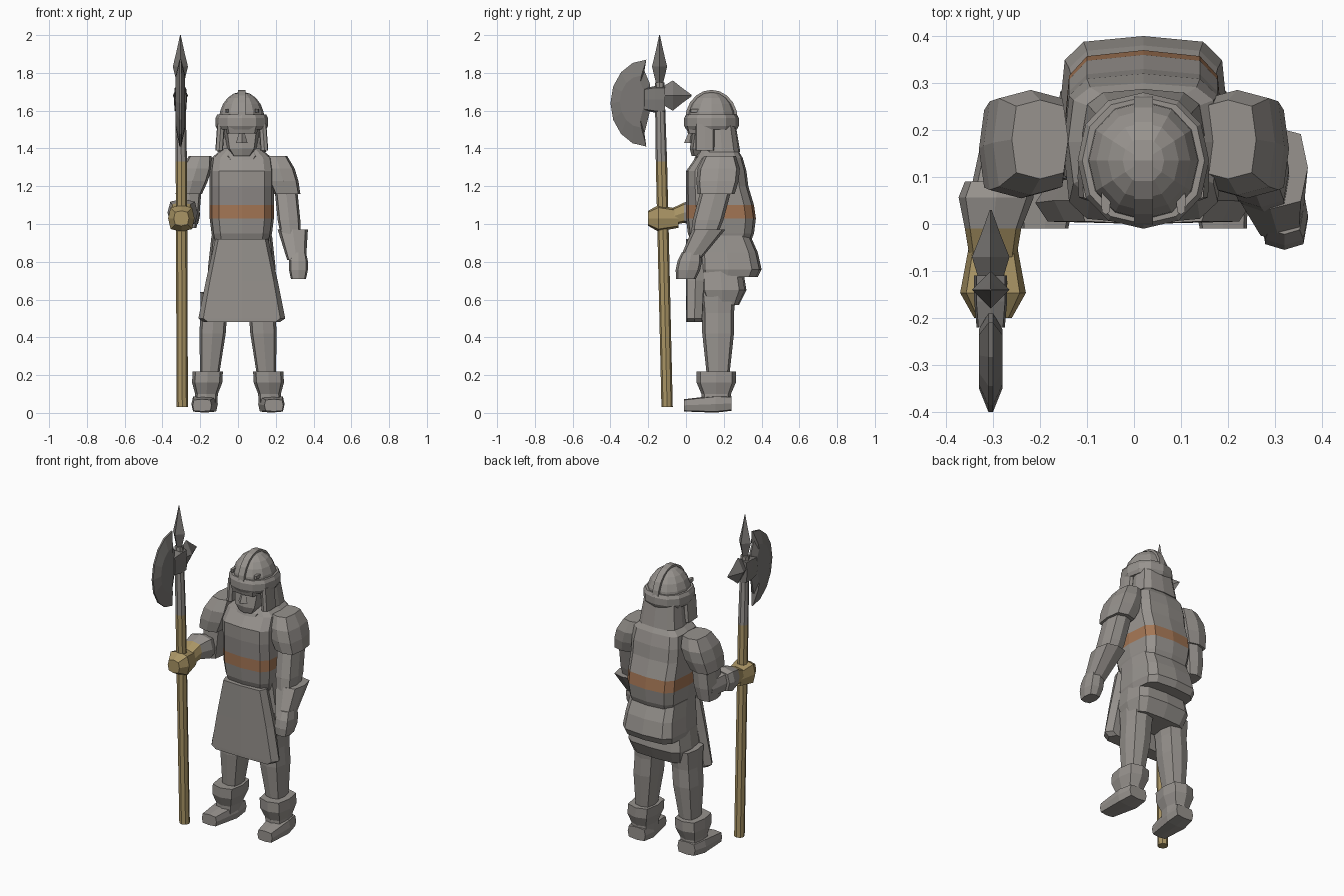
import bpy, bmesh
from math import cos, sin, pi, copysign
from mathutils import Vector

default_cube = bpy.data.objects.get("Cube")
if default_cube:
    bpy.data.objects.remove(default_cube, do_unlink=True)

# The body sits slightly to the left of the origin
BODY_X = .02


def material(name, colour):
    mat = bpy.data.materials.new(name)
    mat.use_nodes = True
    rgba = (*colour, 1)
    mat.diffuse_color = rgba
    mat.node_tree.nodes["Principled BSDF"].inputs["Base Color"].default_value = rgba
    return mat


GREY = material("warm_grey", (.31, .29, .27))
SHADE = material("shaded_grey", (.26, .24, .23))
STEEL = material("dark_steel", (.2, .19, .18))
WOOD = material("tan_wood", (.4, .3, .13))
BROWN = material("brown_leather", (.37, .18, .09))


def skin(name, outlines, *materials):
    """Bridge successive outlines of points, close both ends and link the object."""
    bm = bmesh.new()
    loops = [[bm.verts.new(point) for point in outline] for outline in outlines]
    for low, high in zip(loops, loops[1:]):
        for k in range(len(low)):
            following = (k + 1) % len(low)
            bm.faces.new((low[k], low[following], high[following], high[k]))
    bm.faces.new(loops[0])
    bm.faces.new(loops[-1])
    bmesh.ops.recalc_face_normals(bm, faces=bm.faces)
    mesh = bpy.data.meshes.new(name)
    bm.to_mesh(mesh)
    bm.free()
    for mat in materials:
        mesh.materials.append(mat)
    obj = bpy.data.objects.new(name, mesh)
    bpy.context.collection.objects.link(obj)
    return obj


def cross_section(centre, width, depth, across, sides, power):
    """Rounded box outline: half width along x, half depth along the across direction."""
    outline = []
    for k in range(sides):
        c, s = cos(2 * pi * k / sides), sin(2 * pi * k / sides)
        x = width * copysign(abs(c) ** power, c)
        b = depth * copysign(abs(s) ** power, s)
        outline.append(Vector(centre) + Vector((x, 0, 0)) + b * across)
    return outline


def garment(name, rings, materials=(GREY,), sides=12, power=.5):
    """Horizontal rings, each given as height, half width, front y and back y."""
    forward = Vector((0, 1, 0))
    outlines = [
        cross_section((BODY_X, (front + back) / 2, z), width, (back - front) / 2,
                      forward, sides, power)
        for z, width, front, back in rings]
    return skin(name, outlines, *materials)


def limb(name, start, end, radii, mat=GREY, depth=1.0, sides=8, power=.6, flip=1):
    """Evenly spaced rings from start to end; depth is the second radius over the first."""
    mirror = Vector((flip, 1, 1))
    start, end = Vector(start) * mirror, Vector(end) * mirror
    run = end - start
    upright = abs(run.z) > abs(run.y)
    across = Vector((0, 1, 0)) if upright else Vector((0, 0, 1))
    outlines = [
        cross_section(start.lerp(end, k / (len(radii) - 1)), radius, radius * depth,
                      across, sides, power)
        for k, radius in enumerate(radii)]
    return skin(name, outlines, mat)


def plate(name, layers, mat=GREY):
    """Each layer is an x position and a side outline of (y, z) points."""
    return skin(name, [[(x, y, z) for y, z in outline] for x, outline in layers], mat)


def arc(centre_y, centre_z, radius_y, radius_z, first, last, steps):
    angles = [first + (last - first) * k / steps for k in range(steps + 1)]
    return [(centre_y + radius_y * cos(a), centre_z + radius_z * sin(a)) for a in angles]


# Torso, with a painted belt all round and a darker band across the chest
BELT_LOW, BELT_HIGH, CHEST_HIGH = 1.03, 1.1, 1.2
torso = garment("torso", [
    (.9, .15, .03, .34), (.95, .16, .01, .36), (BELT_LOW, .17, 0, .37),
    (BELT_HIGH, .17, 0, .36), (CHEST_HIGH, .17, 0, .33), (1.28, .17, 0, .32),
    (1.35, .16, .05, .3), (1.4, .1, .08, .27)], materials=(GREY, BROWN, SHADE))
for face in torso.data.polygons:
    height = face.center.z
    if BELT_LOW < height < BELT_HIGH:
        face.material_index = 1
    elif BELT_HIGH < height < CHEST_HIGH and face.normal.y < -.5:
        face.material_index = 2
garment("collar", [(1.26, .02, .01, .1), (1.36, .1, .05, .25), (1.4, .08, .08, .25)])

# Clothing below the waist
garment("tunic_hem", [(.94, .16, .05, .34), (.85, .17, .05, .38),
                      (.76, .18, .05, .4), (.72, .17, .06, .38)])
garment("under_skirt", [(.77, .17, .06, .3), (.65, .19, .06, .32), (.57, .17, .1, .28)])
garment("tabard", [(.92, .14, 0, .1), (.7, .19, 0, .1), (.5, .23, 0, .09),
                   (.48, .2, 0, .09)], sides=8, power=.35)

# Mirrored legs, boots and short sleeves
for side, flip in (("left", 1), ("right", -1)):
    limb(side + "_leg", (.12, .17, .64), (.15, .17, .2), (.08, .07, .07, .06, .05),
         depth=1.2, flip=flip)
    limb(side + "_boot_shaft", (.16, .16, .22), (.17, .16, .04), (.08, .08, .06, .06),
         depth=1.3, flip=flip)
    limb(side + "_shoe", (.17, .24, .05), (.19, -.01, .04), (.06, .07, .06, .05),
         depth=.65, flip=flip, power=.4)
    limb(side + "_sleeve", (.2, .18, 1.36), (.26, .16, 1.16), (.06, .08, .08, .07),
         depth=1.4, flip=flip, power=.5)

# Hanging left arm
limb("left_arm", (.25, .17, 1.22), (.28, .09, .92), (.06, .06, .06, .05), depth=1.35)
limb("left_gauntlet", (.29, .12, .97), (.31, .02, .81), (.08, .07, .06, .05), depth=1.1)
limb("left_hand", (.32, .03, .85), (.32, 0, .71), (.04, .05, .05, .04), depth=1.3)

# Right arm reaching forward to the shaft
limb("right_arm", (-.25, .17, 1.22), (-.27, .16, .98), (.06, .06, .06, .05), depth=1.35)
limb("right_forearm", (-.26, .2, 1.05), (-.29, .06, 1.06), (.06, .06))
limb("right_cuff", (-.29, .09, 1.06), (-.3, -.01, 1.06), (.07, .08, .07, .06), depth=.9)
limb("right_wrist", (-.3, -.01, 1.06), (-.3, -.07, 1.04), (.06, .05), mat=WOOD, depth=.9)
limb("right_fist", (-.3, -.04, 1.03), (-.3, -.2, 1.03), (.05, .06, .07, .04), mat=WOOD)

# Head
garment("face", [(1.36, .05, .03, .18), (1.4, .08, .02, .2), (1.53, .1, .04, .2)],
        sides=8, power=.6)
limb("nose", (BODY_X, .03, 1.5), (BODY_X, .02, 1.43), (.01, .03), sides=4, power=1)
garment("brow", [(1.48, .08, .01, .1), (1.52, .09, 0, .1)], sides=8)
limb("neck_guard", (BODY_X, .19, 1.38), (BODY_X, .18, 1.53), (.13, .12, .11),
     depth=.75, sides=12)
for side, flip in (("left", 1), ("right", -1)):
    x = BODY_X + flip * .11
    limb(side + "_cheek_guard", (x + flip * .01, .1, 1.39), (x, .1, 1.53), (.02, .02),
         depth=2.5, power=.4)
    x = BODY_X + flip * .08
    limb(side + "_rivet", (x, .05, 1.59), (x, .05, 1.61), (.01, .01), depth=3)

# Helmet: rim, dome swept from an arc, and a raised crest strip
CROWN_Y, CROWN_Z = .135, 1.55
garment("helmet_rim", [(1.5, .13, 0, .27), (1.52, .14, -.01, .28),
                       (1.56, .14, -.01, .28), (1.58, .13, 0, .27)], power=.9)
dome_profile = arc(0, CROWN_Z, .13, .15, 0, pi / 2.1, 5)
garment("helmet_dome", [(z, r * .93, CROWN_Y - r, CROWN_Y + r) for r, z in dome_profile],
        power=.95)
crest = arc(CROWN_Y, CROWN_Z, .14, .16, 0, pi, 10)
plate("helmet_crest", [(BODY_X - .02, crest), (BODY_X + .02, crest)])

# Polearm: wooden shaft, metal sleeve and spear point
POLE_X = -.305
join, top = (-.3, -.13, 1.33), (POLE_X, -.14, 1.75)
limb("shaft", (-.295, -.1, .03), join, (.03, .03), mat=WOOD, power=1)
limb("shaft_sleeve", join, top, (.03, .025), power=1)
limb("spear_point", top, (POLE_X, -.14, 2), (.02, .04, .02, .002), mat=STEEL,
     sides=4, power=1)

# Axe head: crescent with a raised middle, socket and rear spike
AXE_Z = 1.66
edge = arc(-.21, 1.64, .19, .23, pi / 2, 3 * pi / 2, 8)
edge += [(-.22, 1.48), (-.19, 1.6), (-.19, 1.74), (-.22, 1.81)]
middle = [(y * .6 - .11, AXE_Z + (z - AXE_Z) * .6) for y, z in edge]
plate("axe_blade", [(POLE_X - .025, middle), (POLE_X - .005, edge),
                    (POLE_X + .005, edge), (POLE_X + .025, middle)], STEEL)
limb("axe_socket", (POLE_X, -.22, AXE_Z), (POLE_X, -.11, AXE_Z), (.03, .035, .035),
     mat=STEEL, depth=2, power=.4)
limb("rear_spike", (POLE_X, -.12, 1.68), (POLE_X, .03, 1.68), (.025, .04, .02, .002),
     mat=STEEL, depth=2, sides=4, power=1)
